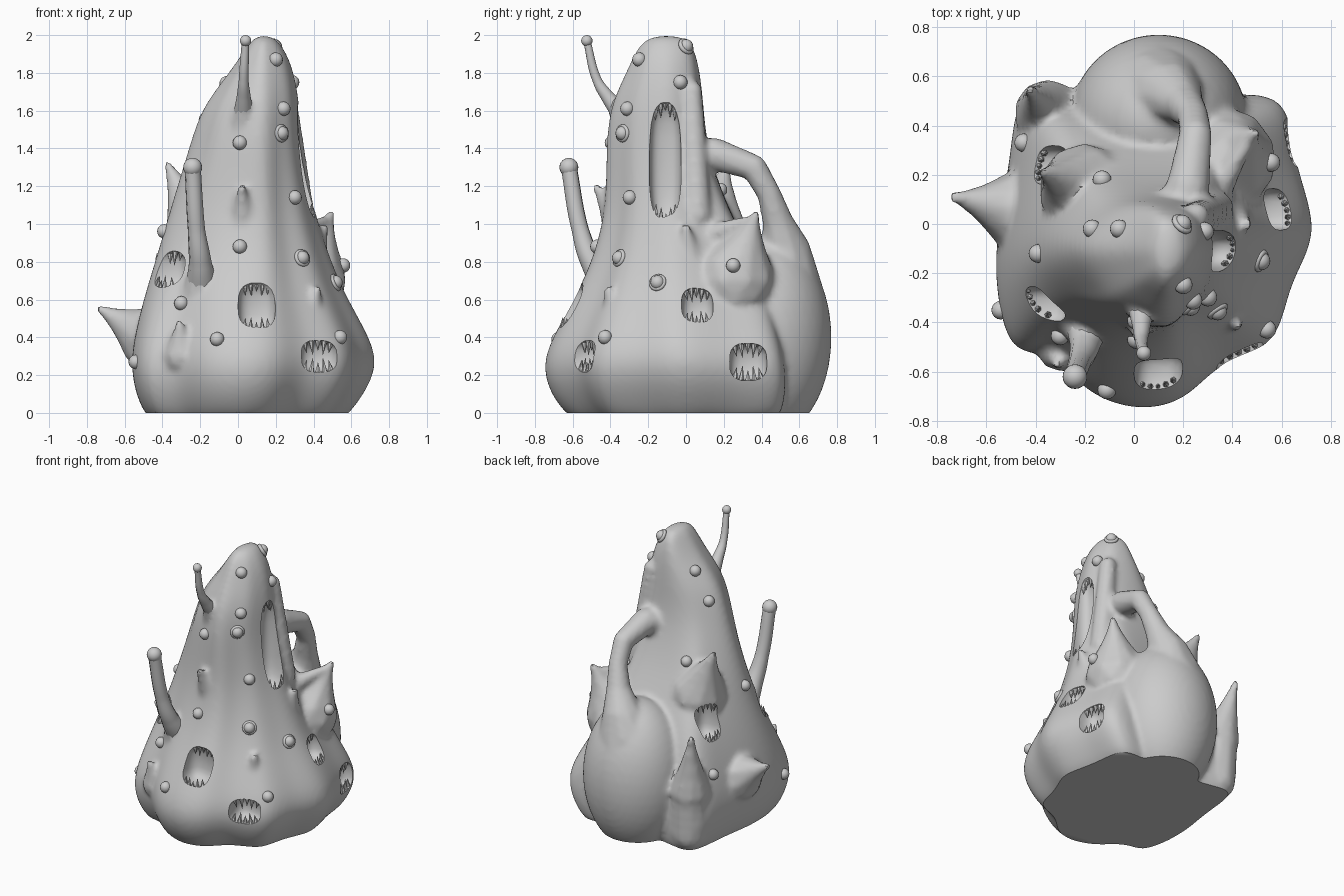
import bpy, bmesh, math
from mathutils import Vector, Matrix
from mathutils.bvhtree import BVHTree

cube = bpy.data.objects.get("Cube")
if cube:
    bpy.data.objects.remove(cube)

clay = bpy.data.materials.new("grey_clay")
clay.use_nodes = True
clay.diffuse_color = (0.6, 0.6, 0.6, 1)
clay.node_tree.nodes["Principled BSDF"].inputs["Base Color"].default_value = (0.6, 0.6, 0.6, 1)


def make_object(name, bm):
    bmesh.ops.recalc_face_normals(bm, faces=bm.faces[:])
    mesh = bpy.data.meshes.new(name)
    bm.to_mesh(mesh)
    bm.free()
    mesh.materials.append(clay)
    obj = bpy.data.objects.new(name, mesh)
    bpy.context.collection.objects.link(obj)
    return obj


def activate(obj):
    bpy.ops.object.select_all(action="DESELECT")
    obj.select_set(True)
    bpy.context.view_layer.objects.active = obj


def apply_modifier(obj, kind, **settings):
    activate(obj)
    mod = obj.modifiers.new(kind, kind)
    for key, value in settings.items():
        setattr(mod, key, value)
    bpy.ops.object.modifier_apply(modifier=mod.name)


def shade(obj, angle=40):
    activate(obj)
    bpy.ops.object.shade_smooth_by_angle(angle=math.radians(angle))


# Lumpy square-based mound narrowing to a tower
outline = [Vector(p) for p in (
    (1, 0), (.88, .5), (.84, 1), (.35, .95), (-.25, .95), (-.82, 1.08), (-.9, .55),
    (-1, 0), (-1, -.35), (-.9, -.68), (-.62, -.7), (-.35, -.9), (0, -1),
    (.27, -.93), (.47, -.73), (.78, -.64), (.84, -.3))]
count = len(outline)
# Exaggerate the corners, since subdividing softens them
sharp = [p + .3 * (p - (outline[i - 1] + outline[(i + 1) % count]) / 2)
         for i, p in enumerate(outline)]
# height, min x, max x, min y, max y
levels = [(-.12, -.42, .5, -.52, .46), (.06, -.53, .66, -.71, .53), (.26, -.57, .77, -.78, .54),
          (.45, -.54, .68, -.69, .5), (.65, -.49, .56, -.58, .46), (.85, -.43, .48, -.49, .38),
          (1.1, -.36, .4, -.43, .24), (1.4, -.27, .35, -.43, .13), (1.62, -.2, .34, -.41, .11),
          (1.8, -.05, .31, -.32, .09), (1.92, .03, .26, -.27, .06), (2, .09, .19, -.2, .01)]
bm = bmesh.new()
rings = []
for z, x0, x1, y0, y1 in levels:
    height = max(z, 0)
    cx, cy = .065 * height, -.05 * height
    roundness = min(height / 1.4, 1) ** 1.3
    ring = []
    for i, p in enumerate(sharp):
        diamond = p / (abs(p.x) ** 1.7 + abs(p.y) ** 1.7) ** (1 / 1.7)
        p = p.lerp(diamond, roundness)
        p *= 1 + .04 * math.sin(i * 2.4 + z * 2) * min(height, 1)
        x = cx + p.x * ((x1 - cx) if p.x > 0 else (cx - x0))
        y = cy + p.y * ((y1 - cy) if p.y > 0 else (cy - y0))
        ring.append(bm.verts.new((x, y, z)))
    rings.append(ring)
for low, high in zip(rings, rings[1:]):
    for i in range(count):
        j = (i + 1) % count
        bm.faces.new((low[i], low[j], high[j], high[i]))
bm.faces.new(rings[0][::-1])
bm.faces.new(rings[-1])
body = make_object("body", bm)
apply_modifier(body, "SUBSURF", levels=3)

bm = bmesh.new()
bm.from_mesh(body.data)


def blob(centre, radius):
    bmesh.ops.create_icosphere(bm, subdivisions=2, radius=radius,
                               matrix=Matrix.Translation(centre))


def sweep(path):
    """Blobs along a path of (x, y, z, radius) points."""
    for a, b in zip(path, path[1:]):
        for s in range(13):
            *centre, radius = [u + (v - u) * s / 12 for u, v in zip(a, b)]
            blob(centre, radius)


def spike(base, radius, tip):
    """Blobs tapering in a hollow curve to a small tip."""
    for s in range(21):
        t = s / 20
        blob(Vector(base).lerp(Vector(tip), t), .025 + (radius - .025) * (1 - t) ** 1.3)


# Arched handle, flowing into the big rear bulge
sweep([(.16, -.02, 1.33, .12), (.22, .15, 1.37, .09), (.25, .36, 1.3, .07), (.24, .44, 1.16, .065),
       (.2, .49, 1, .085), (.14, .53, .84, .14), (.1, .5, .65, .23)])
bmesh.ops.create_icosphere(bm, subdivisions=4, radius=1, matrix=Matrix.Translation(
    (.1, .42, .4)) @ Matrix.Diagonal((.36, .35, .54, 1)))
# Shelf behind the tower, corner column, ridge beside the tall mouth
sweep([(.15, .1, .9, .1), (.4, .3, .88, .1)])
sweep([(-.34, .44, .1, .13), (-.35, .45, .4, .13)])
sweep([(.25, .03, 1.7, .06), (.33, .06, 1.05, .08)])
# Side horn and the three tall rear spikes
spike((-.44, .05, .38), .18, (-.73, .11, .55))
spike((.36, .26, .7), .22, (.49, .37, 1.05))
spike((.3, .08, .92), .08, (.48, .36, 1.03))
spike((-.2, .14, .95), .19, (-.37, .21, 1.31))
spike((-.35, .45, .4), .14, (-.42, .54, .83))
# Small nubs
spike((.03, -.34, .95), .1, (.02, -.47, 1.19))
spike((.37, -.37, .45), .09, (.42, -.41, .65))
spike((-.3, -.5, .3), .1, (-.31, -.57, .47))
spike((.38, .02, .8), .1, (.46, 0, .98))
# Stalk roots
spike((-.19, -.36, .58), .14, (-.21, -.52, .85))
spike((.03, -.3, 1.5), .09, (.03, -.42, 1.68))
bm.to_mesh(body.data)
bm.free()
apply_modifier(body, "REMESH", mode="VOXEL", voxel_size=.018)
apply_modifier(body, "SMOOTH", factor=.5, iterations=5)

# Flat underside
bm = bmesh.new()
bm.from_mesh(body.data)
bmesh.ops.bisect_plane(bm, geom=bm.verts[:] + bm.edges[:] + bm.faces[:], dist=1e-5,
                       plane_co=(0, 0, 0), plane_no=(0, 0, 1), clear_inner=True)
bmesh.ops.holes_fill(bm, edges=[e for e in bm.edges if e.is_boundary], sides=0)
bm.to_mesh(body.data)
bm.free()

tree = BVHTree.FromObject(body, bpy.context.evaluated_depsgraph_get())


def on_surface(view, u, v):
    """Point and outward normal on the skin, found from one side."""
    start, way = {"front": ((u, -3, v), (0, 1, 0)), "right": ((3, u, v), (-1, 0, 0)),
                  "left": ((-3, u, v), (1, 0, 0)), "top": ((u, v, 3), (0, 0, -1))}[view]
    point, normal, _, _ = tree.ray_cast(Vector(start), Vector(way))
    return point, normal


# Mouths: squarish hollows in the skin with upper and lower rows of teeth
mouths = [("front", .1, .57, .1, .13), ("front", .43, .3, .1, .085),
          ("right", .06, .57, .085, .095), ("right", .33, .27, .1, .1),
          ("right", -.11, 1.33, .085, .32), ("left", -.33, .76, .08, .1),
          ("left", .24, .82, .08, .13)]
cut, teeth = bmesh.new(), bmesh.new()
row = 5
for view, u, v, w, h in mouths:
    centre, _ = on_surface(view, u, v)
    size = (w, .1, h) if view == "front" else (.1, w, h)
    for vert in bmesh.ops.create_icosphere(cut, subdivisions=3, radius=1)["verts"]:
        vert.co = centre + Vector([math.copysign(abs(c) ** .7, c) * s
                                   for c, s in zip(vert.co, size)])
    for side in (1, -1):
        for k in range(row):
            t = (k + .5) / row * 2 - 1
            base, normal = on_surface(view, u + t * w * .85, v + side * h * (1 - t * t / 4))
            if base is None or (base - centre).length > .45:
                continue
            inward = (Vector((0, 0, -side)) + (centre - base).normalized() * .4).normalized()
            length = .075 if k % 2 else .055
            spin = inward.to_track_quat("Z", "Y").to_matrix().to_4x4()
            middle = base + inward * (length / 2 - .005) - normal * .018
            bmesh.ops.create_cone(teeth, cap_ends=True, segments=6, radius1=.016, radius2=.001,
                                  depth=length, matrix=Matrix.Translation(middle) @ spin)
cutter = make_object("mouth_cutter", cut)
cutter.hide_render = True
apply_modifier(body, "BOOLEAN", operation="DIFFERENCE", object=cutter, solver="EXACT")
bpy.data.objects.remove(cutter)
shade(body)
make_object("teeth", teeth)

# Round eyes over the skin, some with lids
eyes = {"front": [(.01, 1.43), (.24, 1.61), (.2, 1.87), (.3, 1.14), (.01, .88), (-.3, .58),
                  (-.11, .39), (.54, .4)],
        "left": [(-.35, .27), (.33, .5)], "right": [(.25, .78), (-.03, 1.75)],
        "top": [(-.13, .18), (-.39, -.12), (-.17, -.02), (-.06, -.02)]}
lidded = {"front": [(.23, 1.48), (.34, .82)], "right": [(-.15, .69), (0, 1.94)]}
bm = bmesh.new()
for group in (eyes, lidded):
    for view, spots in group.items():
        for spot in spots:
            point, normal = on_surface(view, *spot)
            if point is None:
                continue
            bmesh.ops.create_uvsphere(bm, u_segments=16, v_segments=10, radius=.038,
                                      matrix=Matrix.Translation(point))
            if group is lidded:
                bpy.ops.mesh.primitive_torus_add(
                    location=point, rotation=normal.to_track_quat("Z", "Y").to_euler(),
                    major_radius=.036, minor_radius=.012, major_segments=20, minor_segments=8)
                lid = bpy.context.object
                lid.name = "eyelid"
                lid.data.materials.append(clay)
                shade(lid, 60)
shade(make_object("eyes", bm), 60)


def eye_stalk(name, path, ball_radius):
    """Tapered tube with a ball on the tip."""
    curve = bpy.data.curves.new(name, "CURVE")
    curve.dimensions = "3D"
    curve.bevel_depth = 1
    curve.bevel_resolution = 3
    curve.use_fill_caps = True
    spline = curve.splines.new("BEZIER")
    spline.bezier_points.add(len(path) - 1)
    for bp, (*co, radius) in zip(spline.bezier_points, path):
        bp.co, bp.radius = co, radius
        bp.handle_left_type = bp.handle_right_type = "AUTO"
    curve.materials.append(clay)
    bpy.context.collection.objects.link(bpy.data.objects.new(name, curve))
    ball = bmesh.new()
    bmesh.ops.create_uvsphere(ball, u_segments=20, v_segments=12, radius=ball_radius,
                              matrix=Matrix.Translation(co))
    shade(make_object(name + "_ball", ball), 60)


eye_stalk("lower_stalk", [(-.19, -.4, .66, .09), (-.2, -.5, .8, .06), (-.22, -.56, .97, .046),
                          (-.24, -.62, 1.3, .043)], .05)
eye_stalk("upper_stalk", [(.03, -.32, 1.56, .06), (.03, -.42, 1.68, .036), (.03, -.47, 1.76, .026),
                          (.04, -.525, 1.97, .02)], .03)
